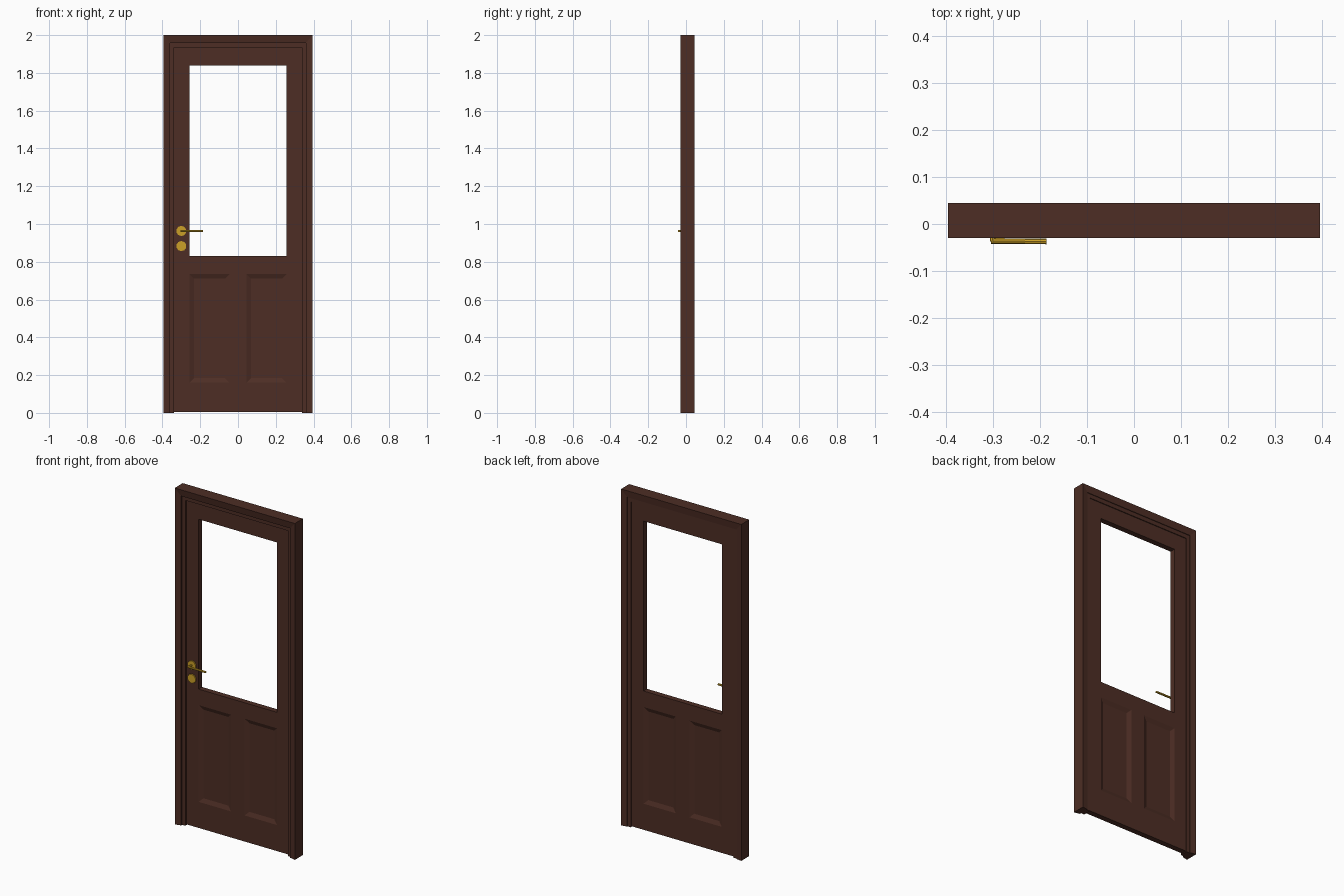
import bpy, bmesh, math
from mathutils import Vector, Matrix

if "Cube" in bpy.data.objects:
    bpy.data.objects.remove(bpy.data.objects["Cube"], do_unlink=True)


def material(name, colour):
    m = bpy.data.materials.new(name)
    m.use_nodes = True
    m.diffuse_color = colour
    m.node_tree.nodes["Principled BSDF"].inputs["Base Color"].default_value = colour
    return m


wood = material("dark brown wood", (0.075, 0.027, 0.018, 1))
brass = material("brass", (0.6, 0.35, 0.02, 1))


def finish(name, bm, mat):
    bmesh.ops.recalc_face_normals(bm, faces=bm.faces)
    mesh = bpy.data.meshes.new(name)
    bm.to_mesh(mesh)
    bm.free()
    mesh.materials.append(mat)
    obj = bpy.data.objects.new(name, mesh)
    bpy.context.collection.objects.link(obj)
    return obj


# Frame: moulded section (inset, depth) swept with mitred corners
section = [(0, -0.03), (0.036, -0.022), (0.036, -0.012), (0.057, -0.012),
           (0.057, 0.036), (0.036, 0.036), (0.036, 0.04), (0, 0.045)]
W, H = 0.395, 2.0
bm = bmesh.new()
rings = []
for side, top in ((-1, False), (-1, True), (1, True), (1, False)):
    rings.append([bm.verts.new((side * (W - i), y, H - 1.15 * i if top else 0))
                  for i, y in section])
n = len(section)
for a, b in zip(rings, rings[1:]):
    for k in range(n):
        bm.faces.new((a[k], a[(k + 1) % n], b[(k + 1) % n], b[k]))
bm.faces.new(rings[0])
bm.faces.new(rings[-1])
finish("door_frame", bm, wood)

# Leaf: grid of rails and stiles, open window, sunk panels on both sides
xs = [-0.34, -0.257, -0.045, 0.045, 0.257, 0.34]
zs = [0.005, 0.16, 0.735, 0.83, 1.84, 1.945]
FRONT, BACK = -0.002, 0.031
bm = bmesh.new()
grid = [[bm.verts.new((x, FRONT, z)) for x in xs] for z in zs]
for r in range(len(zs) - 1):
    for c in range(len(xs) - 1):
        if r == 3 and 1 <= c <= 3:
            continue
        bm.faces.new((grid[r][c], grid[r][c + 1], grid[r + 1][c + 1], grid[r + 1][c]))
bmesh.ops.delete(bm, geom=[v for v in bm.verts if not v.link_faces], context="VERTS")
ext = bmesh.ops.extrude_face_region(bm, geom=bm.faces[:], use_keep_orig=True)
for v in ext["geom"]:
    if isinstance(v, bmesh.types.BMVert):
        v.co.y = BACK
bmesh.ops.recalc_face_normals(bm, faces=bm.faces)


def is_panel(face):
    p = face.calc_center_median()
    return abs(face.normal.y) > 0.9 and zs[1] < p.z < zs[2] and 0.1 < abs(p.x) < 0.2


bm.normal_update()
panels = [f for f in bm.faces if is_panel(f)]
bmesh.ops.inset_individual(bm, faces=panels, thickness=0.034, depth=-0.01)
finish("door_leaf", bm, wood)


# Door furniture
def rod(name, start, end, radius, sides):
    start, end = Vector(start), Vector(end)
    axis = end - start
    bm = bmesh.new()
    turn = axis.to_track_quat("Z", "Y").to_matrix().to_4x4()
    bmesh.ops.create_cone(bm, cap_ends=True, segments=sides, radius1=radius,
                          radius2=radius, depth=axis.length,
                          matrix=Matrix.Translation((start + end) / 2) @ turn)
    return finish(name, bm, brass)


HX, HZ = -0.3, 0.963
rod("handle_rose", (HX, 0, HZ), (HX, -0.009, HZ), 0.027, 10)
rod("lock_rose", (HX, 0, HZ - 0.08), (HX, -0.009, HZ - 0.08), 0.027, 10)
rod("handle_stem", (HX, 0, HZ), (HX, -0.037, HZ), 0.006, 8)
rod("handle_lever", (HX - 0.004, -0.036, HZ), (-0.186, -0.037, HZ), 0.006, 8)
